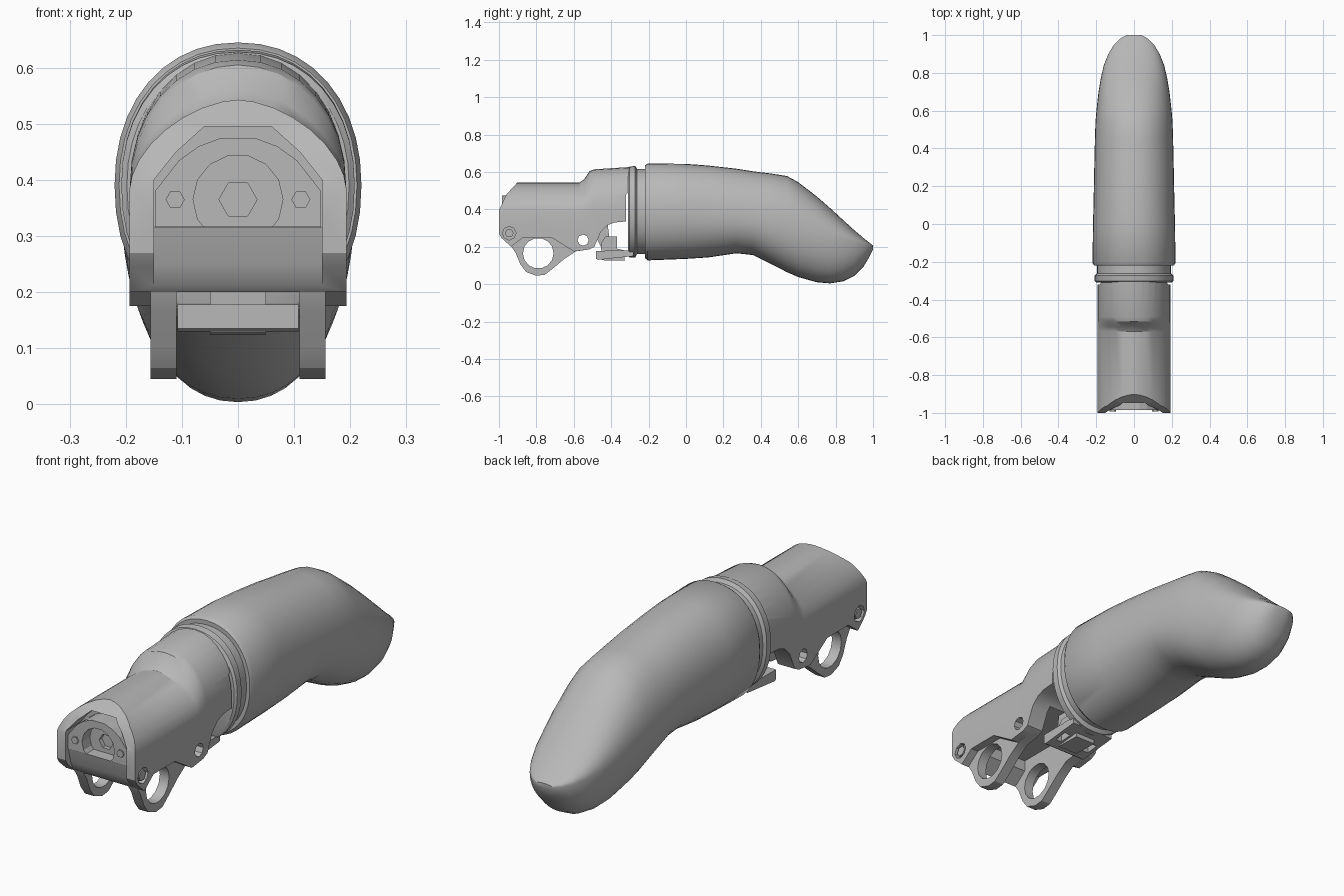
import bpy
import bmesh
from math import sin, cos, pi, radians, copysign

if "Cube" in bpy.data.objects:
    bpy.data.objects.remove(bpy.data.objects["Cube"])

grey = bpy.data.materials.new("plain_grey")
grey.use_nodes = True
tone = (0.48, 0.48, 0.48, 1)
grey.diffuse_color = tone
grey.node_tree.nodes["Principled BSDF"].inputs["Base Color"].default_value = tone


def finish(name, bm):
    """Turn a bmesh into a named object with the shared material."""
    bmesh.ops.recalc_face_normals(bm, faces=bm.faces)
    mesh = bpy.data.meshes.new(name)
    bm.to_mesh(mesh)
    bm.free()
    mesh.materials.append(grey)
    obj = bpy.data.objects.new(name, mesh)
    bpy.context.collection.objects.link(obj)
    return obj


def loft(name, rings):
    """Skin a row of closed rings and cap both ends."""
    bm = bmesh.new()
    rows = [[bm.verts.new(p) for p in ring] for ring in rings]
    for a, b in zip(rows, rows[1:]):
        for i in range(len(a)):
            j = (i + 1) % len(a)
            bm.faces.new((a[i], a[j], b[j], b[i]))
    bm.faces.new(rows[0])
    bm.faces.new(rows[-1])
    return finish(name, bm)


def prism(name, outline, axis, start, end):
    """Extrude an outline along x (points are y, z) or y (points are x, z)."""
    if axis == "x":
        rings = [[(d, u, v) for u, v in outline] for d in (start, end)]
    else:
        rings = [[(u, d, v) for u, v in outline] for d in (start, end)]
    return loft(name, rings)


def disc(u, v, radius, sides):
    return [(u + radius * cos(2 * pi * i / sides), v + radius * sin(2 * pi * i / sides))
            for i in range(sides)]


def box(x, low, high):
    """Rectangle outline, mirrored in x."""
    return [(-x, low), (x, low), (x, high), (-x, high)]


def combine(obj, cutter, operation="DIFFERENCE"):
    """Apply a boolean and discard the cutter."""
    mod = obj.modifiers.new("cut", "BOOLEAN")
    mod.operation, mod.solver, mod.object = operation, "EXACT", cutter
    graph = bpy.context.evaluated_depsgraph_get()
    obj.data = bpy.data.meshes.new_from_object(obj.evaluated_get(graph))
    obj.modifiers.clear()
    bpy.data.objects.remove(cutter)


def smooth(obj, angle=35):
    bpy.ops.object.select_all(action="DESELECT")
    obj.select_set(True)
    bpy.context.view_layer.objects.active = obj
    bpy.ops.object.shade_smooth_by_angle(angle=radians(angle))


def power(value, n):
    return copysign(abs(value) ** (2 / n), value)


def egg(y, top, mid, low, half, n=2.15, sides=40):
    """Closed rounded section, widest at height mid."""
    ring = []
    for i in range(sides):
        c, s = cos(2 * pi * i / sides), sin(2 * pi * i / sides)
        reach = top - mid if s > 0 else mid - low
        ring.append((half * power(c, n), y, mid + reach * power(s, n)))
    return ring


def arch(y, top, n, half=0.193, spring=0.385, steps=16):
    """Arched section with straight walls."""
    ring = [(half, y, 0.05)]
    for i in range(steps + 1):
        t = pi * i / steps
        ring.append((half * power(cos(t), n), y, spring + (top - spring) * power(sin(t), n)))
    return ring + [(-half, y, 0.05)]


# Curved grip: y, top, widest height, bottom, half width
grip = [
    (-.22, .635, .39, .14, .212), (-.205, .645, .39, .127, .22),
    (0, .643, .38, .135, .217), (.12, .634, .37, .143, .214),
    (.27, .617, .36, .165, .211), (.36, .603, .35, .155, .209),
    (.45, .592, .33, .11, .207), (.54, .578, .31, .064, .204),
    (.6, .545, .295, .038, .199), (.7, .468, .27, .01, .188),
    (.77, .407, .25, .004, .176), (.84, .343, .235, .015, .16),
    (.9, .288, .222, .045, .136), (.95, .246, .212, .095, .106),
    (.98, .222, .206, .145, .076), (1, .207, .2, .185, .04),
]
smooth(loft("curved_grip", [egg(*s) for s in grip]))

# Collar and groove where the grip meets the receiver
collar = [
    (-.31, .615, .39, .155, .198), (-.302, .628, .39, .142, .208),
    (-.272, .632, .39, .142, .208), (-.262, .616, .39, .16, .196),
    (-.21, .616, .39, .16, .196),
]
smooth(loft("collar", [egg(*s) for s in collar]))

# Receiver: arched loft trimmed by its side outline
receiver = loft("receiver", [
    arch(-1.02, .543, 1.7), arch(-.57, .543, 1.7), arch(-.545, .56, 1.8),
    arch(-.515, .605, 2), arch(-.49, .614, 2.1), arch(-.27, .628, 2.1)])
side = prism("side_trim", [
    (-1, .395), (-1, .27), (-.985, .245), (-.935, .2), (-.87, .25), (-.72, .25),
    (-.6, .175), (-.52, .185), (-.49, .2), (-.455, .28), (-.42, .315), (-.38, .33),
    (-.32, .335), (-.32, .48), (-.3, .5), (-.28, .5), (-.28, .7),
    (-.85, .7), (-.9, .545), (-.96, .48)], "x", -.4, .4)
combine(receiver, side, "INTERSECT")

# Underside channel, nose recess and sloped lower lip
combine(receiver, prism("channel", box(.11, 0, .3), "y", -.87, -.2))
recess = [(-.15, .315), (.15, .315), (.15, .4), (.11, .45), (.06, .495),
          (-.06, .495), (-.11, .45), (-.15, .4)]
combine(receiver, prism("nose_recess", recess, "y", -1.1, -.9))
lip = prism("lip_trim", [(-1.1, .33), (-.985, .33), (-.965, .25), (-.92, .15), (-1.1, .15)],
            "x", -.15, .15)
combine(receiver, lip)
combine(receiver, prism("pin_hole", disc(-.55, .235, .03, 8), "x", -.4, .4))
for sign in (-1, 1):
    combine(receiver, prism("bolt_recess", disc(-.945, .272, .036, 8), "x", sign * .17, sign * .3))
smooth(receiver, 30)

# Side plates with the big ringed lugs, and the side bolts
lug = [(-.95, .3), (-.94, .21), (-.91, .165), (-.885, .105), (-.855, .065), (-.8, .045),
       (-.755, .05), (-.71, .085), (-.65, .135), (-.59, .175), (-.52, .185),
       (-.49, .2), (-.455, .28), (-.43, .305)]
for sign, label in ((1, "left"), (-1, "right")):
    plate = prism(label + "_lug_plate", lug, "x", sign * .11, sign * .156)
    combine(plate, prism("lug_hole", disc(-.79, .165, .082, 14), "x", -.4, .4))
    combine(plate, prism("pin_hole", disc(-.55, .235, .03, 8), "x", -.4, .4))
    smooth(plate, 30)
    prism(label + "_side_bolt", disc(-.945, .272, .024, 6), "x", sign * .16, sign * .19)
    prism(label + "_nose_bolt", disc(sign * .112, .365, .017, 6), "y", -.992, -.95)

# Nose block with a round bore and hex socket
nose = prism("nose_block", [
    (-.148, .316), (.148, .316), (.148, .38), (.105, .435), (.07, .46), (.03, .475),
    (-.03, .475), (-.07, .46), (-.105, .435), (-.148, .38)], "y", -.985, -.89)
combine(nose, prism("bore", disc(0, .365, .08, 14), "y", -1.1, -.93))
combine(nose, prism("socket", disc(0, .365, .034, 6), "y", -1.1, -.91))

# Release catch below the receiver
catch = prism("catch_plate", [
    (-.48, .135), (-.47, .13), (-.28, .15), (-.28, .18), (-.48, .178)], "x", -.108, .108)
combine(catch, prism("catch_slot", [(-.42, 0), (-.36, 0), (-.36, .3), (-.42, .3)],
                     "x", .06, .09))
combine(catch, prism("catch_slot", [(-.42, 0), (-.36, 0), (-.36, .3), (-.42, .3)],
                     "x", -.09, -.06))
prism("catch_hook", [(-.45, .128), (-.33, .125), (-.33, .18), (-.37, .19), (-.37, .255),
                     (-.43, .255), (-.455, .22)], "x", -.05, .05)
prism("catch_stem", [(-.455, .2), (-.41, .25), (-.42, .33), (-.47, .33), (-.48, .25)],
      "x", -.03, .03)
